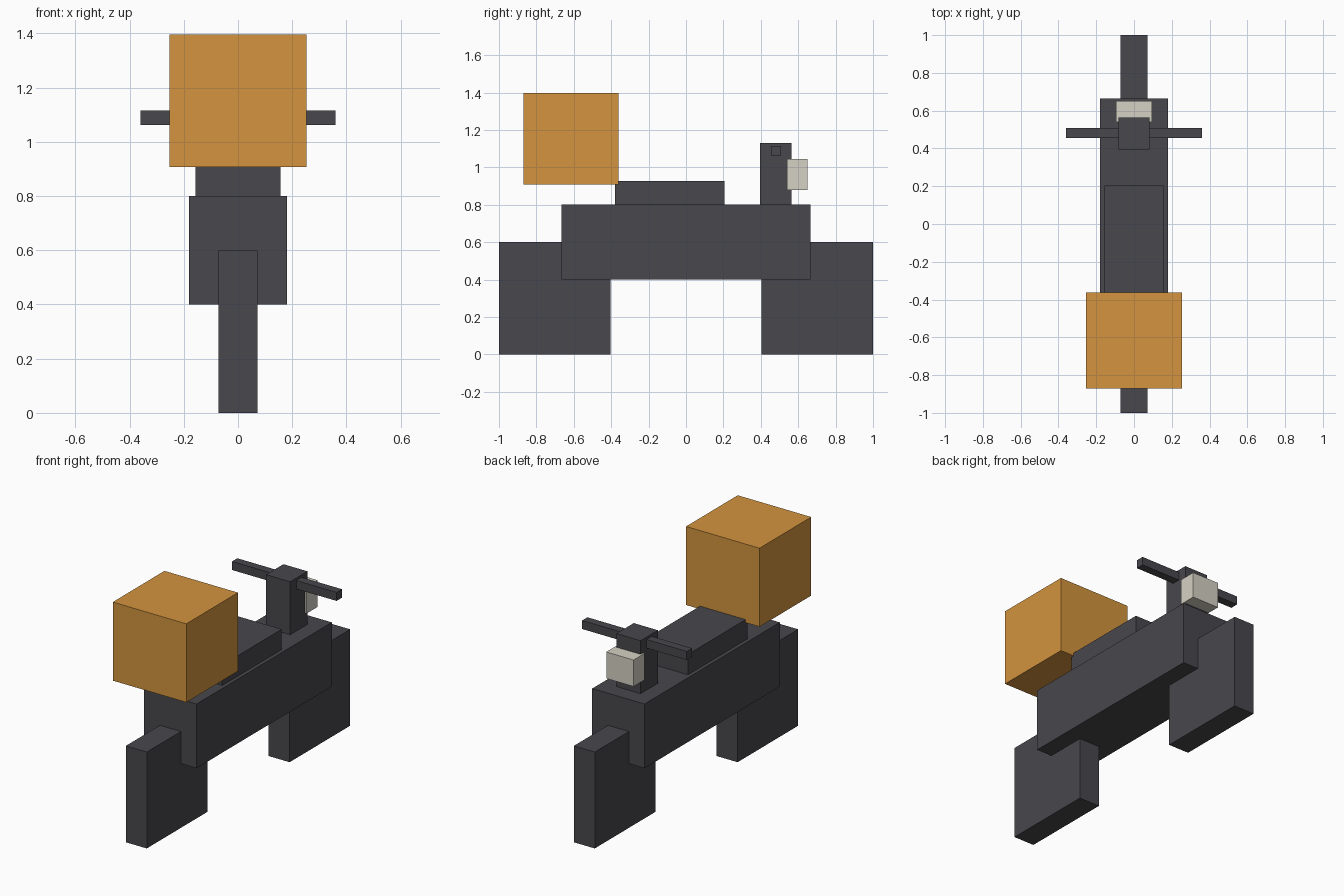
import bpy
import bmesh
from mathutils import Vector

if "Cube" in bpy.data.objects:
    bpy.data.objects.remove(bpy.data.objects["Cube"], do_unlink=True)


def srgb(*rgb):
    return [((c / 255 + 0.055) / 1.055) ** 2.4 for c in rgb] + [1.0]


def material(name, colour):
    mat = bpy.data.materials.new(name)
    mat.use_nodes = True
    mat.diffuse_color = colour
    node = next(n for n in mat.node_tree.nodes if n.type == "BSDF_PRINCIPLED")
    node.inputs["Base Color"].default_value = colour
    return mat


charcoal = material("charcoal", srgb(72, 71, 76))
orange = material("orange", srgb(211, 148, 62))
cream = material("cream", srgb(213, 209, 196))


def box(name, half_width, y, z, mat):
    """Box symmetric in x, spanning the given y and z ranges."""
    bm = bmesh.new()
    bmesh.ops.create_cube(bm, size=1)
    size = Vector((2 * half_width, y[1] - y[0], z[1] - z[0]))
    centre = Vector((0, sum(y) / 2, sum(z) / 2))
    bmesh.ops.scale(bm, vec=size, verts=bm.verts)
    bmesh.ops.translate(bm, vec=centre, verts=bm.verts)
    mesh = bpy.data.meshes.new(name)
    bm.to_mesh(mesh)
    bm.free()
    mesh.materials.append(mat)
    obj = bpy.data.objects.new(name, mesh)
    bpy.context.collection.objects.link(obj)
    return obj


# Wheels at both ends
box("wheel_cargo_end", 0.072, (-1, -0.405), (0, 0.6), charcoal)
box("wheel_steering_end", 0.072, (0.405, 1), (0, 0.6), charcoal)

# Body and seat
box("body", 0.18, (-0.665, 0.665), (0.4, 0.8), charcoal)
box("seat", 0.157, (-0.38, 0.205), (0.8, 0.927), charcoal)

# Steering
box("steering_column", 0.083, (0.395, 0.565), (0.8, 1.13), charcoal)
box("handlebar", 0.36, (0.455, 0.507), (1.062, 1.115), charcoal)
box("headlamp", 0.094, (0.54, 0.65), (0.88, 1.045), cream)

# Delivery box
box("cargo_box", 0.253, (-0.87, -0.362), (0.908, 1.397), orange)
